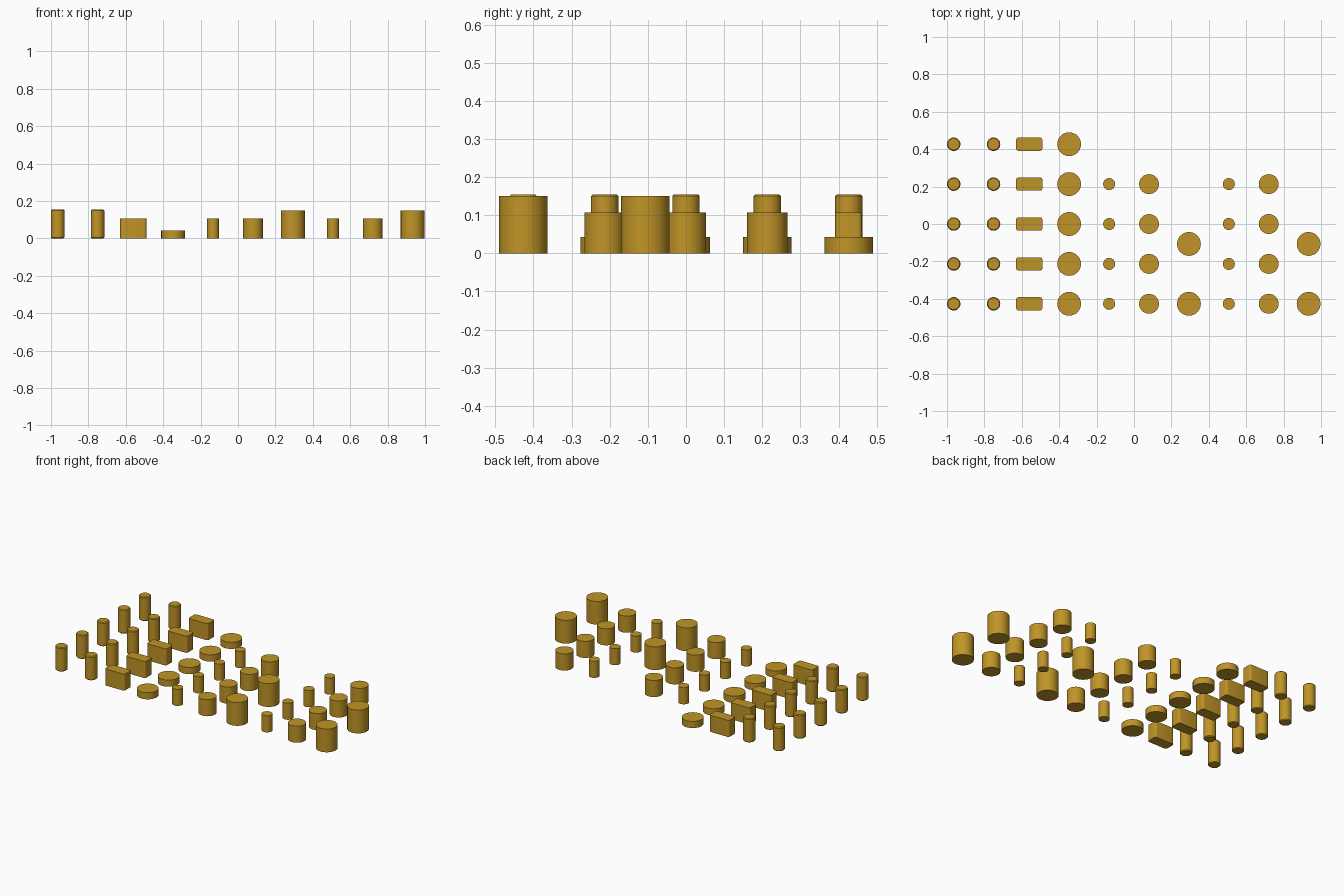
import bpy, bmesh, math

if "Cube" in bpy.data.objects:
    bpy.data.objects.remove(bpy.data.objects["Cube"])

brass = bpy.data.materials.new("brass")
brass.use_nodes = True
COLOUR = (0.53, 0.30, 0.02, 1)
brass.diffuse_color = COLOUR
brass.node_tree.nodes["Principled BSDF"].inputs["Base Color"].default_value = COLOUR

PITCH = 0.2133          # spacing of the rows
ROWS = [(2 - i) * PITCH for i in range(5)]
PAIR = [-PITCH / 2, -2 * PITCH]


def finish(bm, name):
    """Turn a bmesh into a mesh with the shared material."""
    mesh = bpy.data.meshes.new(name)
    bm.to_mesh(mesh)
    bm.free()
    mesh.materials.append(brass)
    return mesh


def pin_mesh(name, radius, height, chamfer=0):
    """Upright cylinder on the ground, optionally with chamfered rims."""
    bm = bmesh.new()
    bmesh.ops.create_cone(bm, cap_ends=True, segments=48, radius1=radius,
                          radius2=radius, depth=height)
    bmesh.ops.translate(bm, verts=bm.verts, vec=(0, 0, height / 2))
    if chamfer:
        rims = [e for e in bm.edges
                if abs(e.verts[0].co.z - e.verts[1].co.z) < 1e-5]
        bmesh.ops.bevel(bm, geom=rims, offset=chamfer, segments=1, affect='EDGES')
    return finish(bm, name)


def block_mesh(name, width, depth, height, corner):
    """Block on the ground with rounded upright corners."""
    bm = bmesh.new()
    bmesh.ops.create_cube(bm, size=1)
    for v in bm.verts:
        v.co = (v.co.x * width, v.co.y * depth, (v.co.z + 0.5) * height)
    uprights = [e for e in bm.edges
                if abs(e.verts[0].co.z - e.verts[1].co.z) > height / 2]
    bmesh.ops.bevel(bm, geom=uprights, offset=corner, segments=4, profile=0.5,
                    affect='EDGES')
    return finish(bm, name)


def column(name, mesh, x, rows):
    """Repeat one part along y."""
    for i, y in enumerate(rows, 1):
        obj = bpy.data.objects.new(f"{name}_{i}", mesh)
        bpy.context.collection.objects.link(obj)
        obj.location = (x, y, 0)
        bpy.ops.object.select_all(action='DESELECT')
        obj.select_set(True)
        bpy.context.view_layer.objects.active = obj
        if i == 1:
            bpy.ops.object.shade_smooth_by_angle(angle=math.radians(30))


# Shared shapes
tall_pin = pin_mesh("tall_pin", 0.036, 0.155, 0.005)
block = block_mesh("block", 0.14, 0.071, 0.107, 0.012)
disc = pin_mesh("disc", 0.0635, 0.043)
thin_pin = pin_mesh("thin_pin", 0.032, 0.107)
medium_pin = pin_mesh("medium_pin", 0.053, 0.107)
large_pin = pin_mesh("large_pin", 0.0635, 0.15)

# Columns of five
column("outer_tall_pin", tall_pin, -0.964, ROWS)
column("inner_tall_pin", tall_pin, -0.751, ROWS)
column("block", block, -0.56, ROWS)
column("disc", disc, -0.347, ROWS)

# Two repeated sets of thin, medium and large pins
for label, x in (("first", -0.133), ("second", 0.507)):
    column(label + "_thin_pin", thin_pin, x, ROWS[1:])
    column(label + "_medium_pin", medium_pin, x + PITCH, ROWS[1:])
    column(label + "_large_pin", large_pin, x + 2 * PITCH, PAIR)
